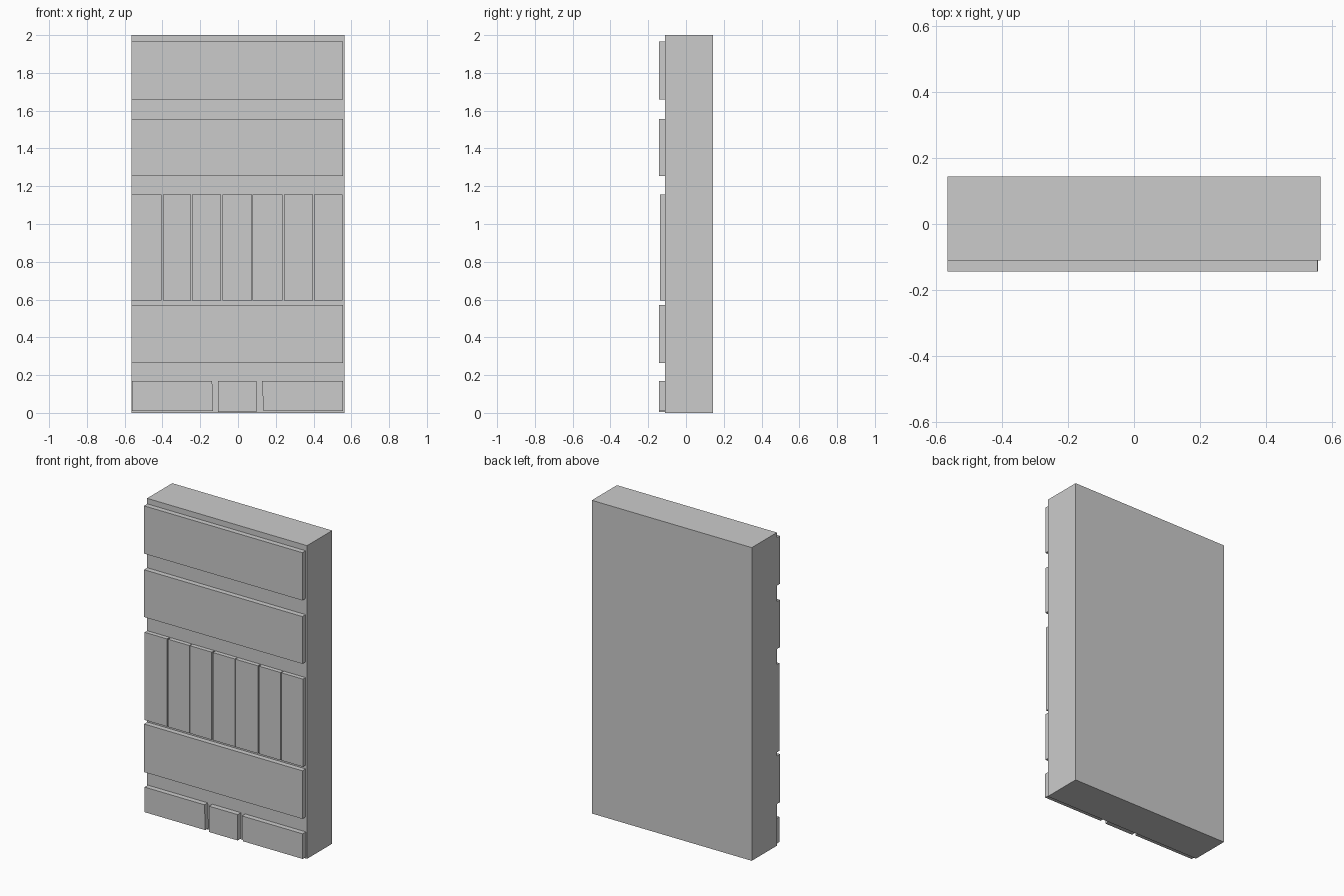
import bpy, bmesh

if "Cube" in bpy.data.objects:
    bpy.data.objects.remove(bpy.data.objects["Cube"])

BODY_FRONT, BACK = -0.11, 0.143


def prism(name, outline, y0, y1):
    """Extrude an (x, z) outline from y0 to y1."""
    bm = bmesh.new()
    face = bm.faces.new([bm.verts.new((x, y0, z)) for x, z in outline])
    ext = bmesh.ops.extrude_face_region(bm, geom=[face])
    moved = [v for v in ext["geom"] if isinstance(v, bmesh.types.BMVert)]
    bmesh.ops.translate(bm, verts=moved, vec=(0, y1 - y0, 0))
    bmesh.ops.recalc_face_normals(bm, faces=bm.faces)
    mesh = bpy.data.meshes.new(name)
    bm.to_mesh(mesh)
    bm.free()
    obj = bpy.data.objects.new(name, mesh)
    bpy.context.collection.objects.link(obj)
    return obj


def slab(name, x0, x1, z0, z1, y0, y1=BODY_FRONT):
    return prism(name, [(x0, z0), (x1, z0), (x1, z1), (x0, z1)], y0, y1)


# Main body
slab("cabinet_body", -0.565, 0.565, 0.0, 2.0, BODY_FRONT, BACK)

# Wide horizontal panels
for name, z0, z1 in (("top_panel", 1.66, 1.965),
                     ("upper_panel", 1.255, 1.557),
                     ("lower_panel", 0.265, 0.572)):
    slab(name, -0.564, 0.555, z0, z1, -0.143)

# Row of upright boards, separated by narrow gaps
edges = [(-0.564, -0.406), (-0.398, -0.248), (-0.243, -0.09), (-0.082, 0.073),
         (0.078, 0.236), (0.244, 0.397), (0.402, 0.554)]
for i, (x0, x1) in enumerate(edges):
    slab(f"upright_board_{i + 1}", x0, x1, 0.595, 1.155, -0.137)

# Base blocks, the outer two with slightly slanted inner ends
prism("base_block_left", [(-0.56, 0.01), (-0.131, 0.01), (-0.137, 0.17), (-0.56, 0.17)], -0.143, BODY_FRONT)
slab("base_block_middle", -0.105, 0.098, 0.005, 0.17, -0.143)
prism("base_block_right", [(0.134, 0.01), (0.557, 0.01), (0.557, 0.17), (0.128, 0.17)], -0.143, BODY_FRONT)
